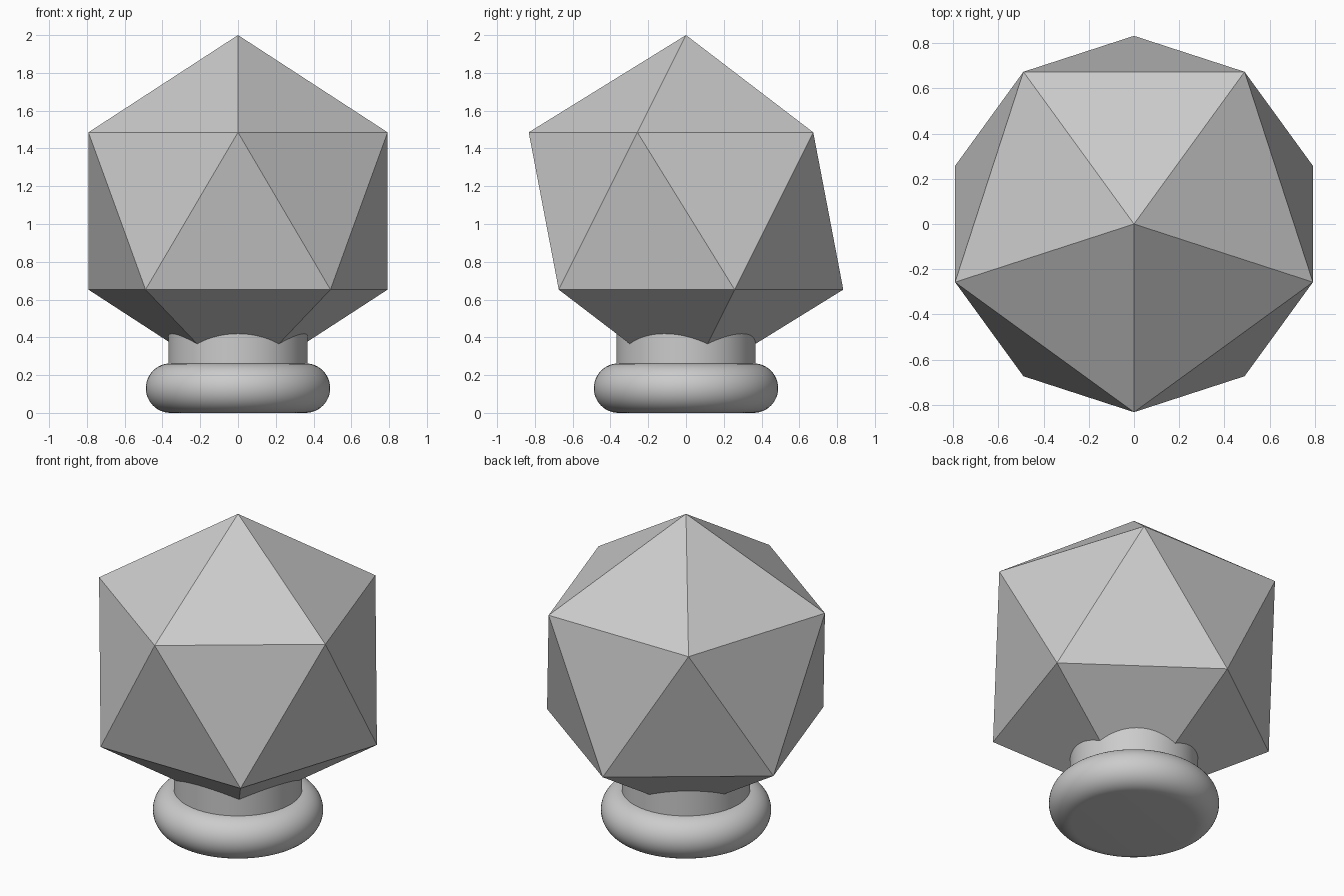
import bpy
import bmesh
from math import sin, cos, pi, radians, sqrt

if "Cube" in bpy.data.objects:
    bpy.data.objects.remove(bpy.data.objects["Cube"], do_unlink=True)

grey = bpy.data.materials.new("plain grey")
grey.use_nodes = True
color = (0.6, 0.6, 0.6, 1)
grey.diffuse_color = color
grey.node_tree.nodes["Principled BSDF"].inputs["Base Color"].default_value = color


def finish(name, bm, smooth):
    bmesh.ops.recalc_face_normals(bm, faces=bm.faces)
    mesh = bpy.data.meshes.new(name)
    bm.to_mesh(mesh)
    bm.free()
    mesh.materials.append(grey)
    obj = bpy.data.objects.new(name, mesh)
    bpy.context.collection.objects.link(obj)
    if smooth:
        bpy.ops.object.select_all(action="DESELECT")
        obj.select_set(True)
        bpy.context.view_layer.objects.active = obj
        bpy.ops.object.shade_smooth_by_angle(angle=radians(35))
    return obj


def lathe(name, profile, steps=96):
    """Revolve (radius, height) points about the z axis."""
    bm = bmesh.new()
    verts = [bm.verts.new((r, 0, z)) for r, z in profile]
    edges = [bm.edges.new(pair) for pair in zip(verts, verts[1:])]
    bmesh.ops.spin(bm, geom=verts + edges, cent=(0, 0, 0), axis=(0, 0, 1),
                   angle=2 * pi, steps=steps, use_merge=True)
    bmesh.ops.remove_doubles(bm, verts=bm.verts, dist=1e-5)
    return finish(name, bm, True)


# Faceted head: a regular icosahedron with a corner straight up
R = 0.931
center = 2 - R
ring_r, ring_z = 2 * R / sqrt(5), R / sqrt(5)
bm = bmesh.new()
bm.verts.new((0, 0, center + R))
bm.verts.new((0, 0, center - R))
for side in (1, -1):
    for i in range(5):
        a = -side * pi / 2 + i * 2 * pi / 5
        bm.verts.new((ring_r * cos(a), ring_r * sin(a), center + side * ring_z))
bmesh.ops.convex_hull(bm, input=bm.verts)
finish("faceted_head", bm, False)

# Straight neck running up into the head
lathe("neck", [(0, 0.13), (0.368, 0.13), (0.368, 0.43 - 0.01), (0, 0.42)])

# Rounded foot with flat underside
tube = 0.131
arc = [(0.357 + tube * cos(t), tube + tube * sin(t))
       for t in (-pi / 2 + pi * i / 24 for i in range(25))]
lathe("rounded_foot", [(0, 0)] + arc + [(0, 2 * tube)])
